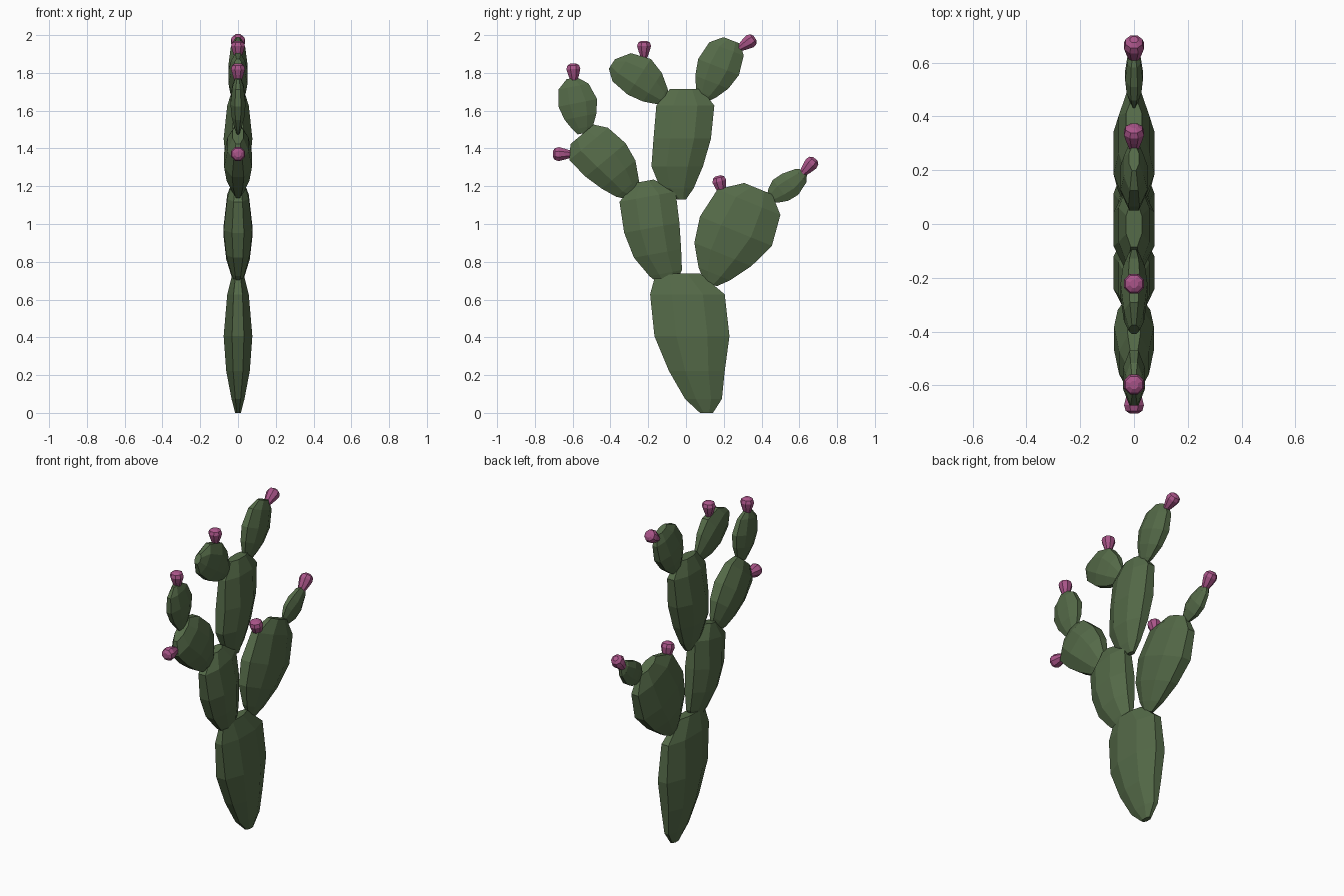
import bpy, bmesh, math
from mathutils import Vector


def material(name, rgb):
    m = bpy.data.materials.new(name)
    m.diffuse_color = (*rgb, 1)
    return m


GREEN = material("cactus_green", (0.09, 0.145, 0.065))
PINK = material("fruit_pink", (0.40, 0.09, 0.25))
SIDES = 8
STEPS = (0, 0.1, 0.3, 0.55, 0.85, 1)          # ring positions along a pad
DEPTHS = (0.2, 0.45, 0.82, 1, 0.75, 0.38)     # relative thickness of each ring


def loft(name, base, tip, rings, mat):
    """Skin flat-sided rings (t, left, right, half depth) along base -> tip in the YZ plane."""
    a, b = Vector((0, *base)), Vector((0, *tip))
    d = (b - a).normalized()
    n = Vector((0, d.z, -d.y))
    k = math.cos(math.pi / SIDES)
    bm = bmesh.new()
    loops = []
    for t, left, right, depth in rings:
        mid, half = (left + right) / 2, (right - left) / 2
        loop = []
        for i in range(SIDES):
            ang = (i + 0.5) * math.tau / SIDES
            p = a.lerp(b, t) + n * (mid + half * math.cos(ang) / k)
            p.x = depth * math.sin(ang) / k
            loop.append(bm.verts.new(p))
        loops.append(loop)
    for lo, hi in zip(loops, loops[1:]):
        for i in range(SIDES):
            j = (i + 1) % SIDES
            bm.faces.new((lo[i], lo[j], hi[j], hi[i]))
    bm.faces.new(loops[0][::-1])
    bm.faces.new(loops[-1])
    bmesh.ops.recalc_face_normals(bm, faces=bm.faces)
    me = bpy.data.meshes.new(name)
    bm.to_mesh(me)
    bm.free()
    me.materials.append(mat)
    bpy.context.collection.objects.link(bpy.data.objects.new(name, me))


def pad(name, base, tip, thick, left, right):
    rings = [(t, l, r, thick * k) for t, l, r, k in zip(STEPS, left, right, DEPTHS)]
    loft(name, base, tip, rings, GREEN)


def fruit(name, base, tip):
    rings = [(t, -r, r, r) for t, r in
             ((-0.15, 0.016), (0.3, 0.029), (0.65, 0.037), (0.88, 0.031), (1, 0.015))]
    loft(name, base, tip, rings, PINK)


# trunk pad
pad("trunk_pad", (0.02, 0), (0.02, 0.738), 0.076,
    (0.054, -0.025, -0.11, -0.187, -0.21, -0.18), (0.123, 0.17, 0.185, 0.21, 0.185, 0.055))

# left branch: lower, left arm, small top pad
pad("left_lower_pad", (-0.10, 0.685), (-0.20, 1.23), 0.076,
    (-0.037, -0.085, -0.148, -0.175, -0.17, -0.07), (0.05, 0.09, 0.106, 0.122, 0.132, 0.03))
pad("left_arm_pad", (-0.286, 1.16), (-0.55, 1.475), 0.074,
    (-0.042, -0.074, -0.105, -0.13, -0.14, -0.08), (0.055, 0.08, 0.127, 0.146, 0.127, 0.08))
pad("left_small_pad", (-0.545, 1.48), (-0.603, 1.772), 0.04,
    (-0.03, -0.05, -0.082, -0.10, -0.082, -0.03), (0.035, 0.06, 0.09, 0.108, 0.08, 0.025))

# centre branch with its two crown pads
pad("centre_pad", (0, 1.13), (0, 1.715), 0.076,
    (-0.045, -0.135, -0.183, -0.172, -0.157, -0.085), (0.0, 0.04, 0.09, 0.132, 0.15, 0.08))
pad("crown_left_pad", (-0.10, 1.65), (-0.395, 1.843), 0.05,
    (-0.016, -0.042, -0.071, -0.085, -0.07, -0.025), (0.024, 0.058, 0.11, 0.14, 0.108, 0.035))
pad("crown_right_pad", (0.095, 1.655), (0.222, 1.98), 0.05,
    (-0.035, -0.058, -0.09, -0.108, -0.085, -0.025), (0.02, 0.053, 0.098, 0.124, 0.11, 0.07))

# right branch and its bud pad
pad("right_pad", (0.138, 0.68), (0.35, 1.20), 0.076,
    (-0.045, -0.10, -0.17, -0.195, -0.163, -0.045), (0.026, 0.08, 0.156, 0.216, 0.196, 0.115))
pad("right_small_pad", (0.444, 1.135), (0.635, 1.28), 0.033,
    (-0.024, -0.045, -0.069, -0.065, -0.042, -0.01), (0.024, 0.045, 0.069, 0.075, 0.05, 0.01))

# fruits
for i, (base, tip) in enumerate((
        ((0.19, 1.17), (0.17, 1.255)), ((0.62, 1.27), (0.685, 1.345)),
        ((-0.593, 1.765), (-0.598, 1.85)), ((-0.615, 1.37), (-0.705, 1.37)),
        ((-0.222, 1.89), (-0.222, 1.97)), ((0.29, 1.935), (0.365, 1.985)))):
    fruit(f"fruit_{i + 1}", base, tip)
